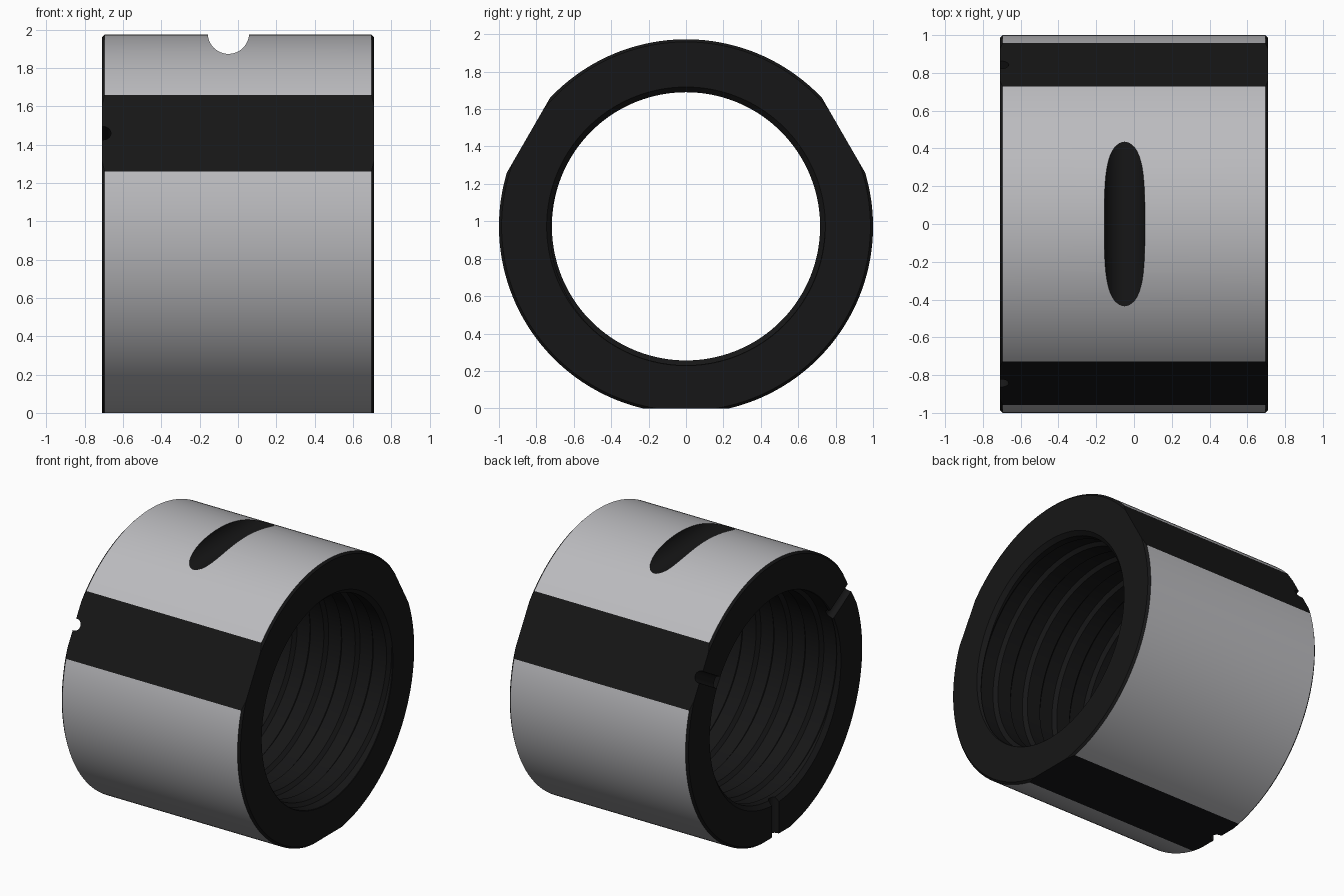
import bpy, bmesh, math
from mathutils import Vector, Matrix

if "Cube" in bpy.data.objects:
    bpy.data.objects.remove(bpy.data.objects["Cube"])

R, BORE, HALF = 1.0, 0.717, 0.71
FLAT = 0.973                      # axis to flat, also height of the axis
SEG = 192
FLAT_ANGLES = [math.radians(a) for a in (30, 150, 270)]


def radial(a):
    return Vector((0, math.cos(a), math.sin(a)))


def finish(bm, name):
    bmesh.ops.recalc_face_normals(bm, faces=bm.faces)
    me = bpy.data.meshes.new(name)
    bm.to_mesh(me)
    bm.free()
    ob = bpy.data.objects.new(name, me)
    bpy.context.collection.objects.link(ob)
    return ob


def rod(name, radius, start, end):
    """Round cutter between two points."""
    bm = bmesh.new()
    d = end - start
    m = Matrix.Translation((start + end) / 2) @ d.to_track_quat('Z', 'Y').to_matrix().to_4x4()
    bmesh.ops.create_cone(bm, cap_ends=True, segments=48, radius1=radius,
                          radius2=radius, depth=d.length, matrix=m)
    return finish(bm, name)


def helix(name, profile, pitch, x0, x1, steps=96):
    """Sweep a closed (x, r) profile along a helix around the x axis."""
    bm = bmesh.new()
    n = int((x1 - x0) / pitch * steps)
    rings = []
    for i in range(n + 1):
        a = math.tau * i / steps
        rings.append([bm.verts.new(radial(a) * r + Vector((x0 + pitch * i / steps + x, 0, 0)))
                      for x, r in profile])
    k = len(profile)
    for p, q in zip(rings, rings[1:]):
        for j in range(k):
            bm.faces.new((p[j], p[(j + 1) % k], q[(j + 1) % k], q[j]))
    bm.faces.new(rings[0])
    bm.faces.new(rings[-1])
    return finish(bm, name)


# Sleeve body: lathed ring with small chamfers inside and out
bm = bmesh.new()
c, b = 0.014, 0.028
profile = [(-HALF, R - c), (-HALF + c, R), (HALF - c, R), (HALF, R - c),
           (HALF, BORE + b), (HALF - b, BORE), (-HALF + b, BORE), (-HALF, BORE + b)]
rings = [[bm.verts.new(radial(math.tau * i / SEG) * r + Vector((x, 0, 0)))
          for x, r in profile] for i in range(SEG)]
for i in range(SEG):
    p, q = rings[i], rings[(i + 1) % SEG]
    for j in range(8):
        bm.faces.new((p[j], p[(j + 1) % 8], q[(j + 1) % 8], q[j]))

# Three wrench flats
for a in FLAT_ANGLES:
    geom = bm.verts[:] + bm.edges[:] + bm.faces[:]
    cut = bmesh.ops.bisect_plane(bm, geom=geom, plane_co=radial(a) * FLAT,
                                 plane_no=radial(a), clear_outer=True)
    edges = [e for e in cut['geom_cut'] if isinstance(e, bmesh.types.BMEdge)]
    bmesh.ops.edgeloop_fill(bm, edges=edges)
sleeve = finish(bm, "threaded_sleeve")

# Cutters: top cross slot, radial end notches, internal thread
cutters = [rod("slot_cutter", 0.108, Vector((-0.05, -0.8, 1.008)), Vector((-0.05, 0.8, 1.008)))]
for a in FLAT_ANGLES:
    off = Vector((-0.703, 0, 0))
    cutters.append(rod("notch_cutter", 0.04, radial(a) * 0.6 + off, radial(a) * 1.1 + off))
groove = [(-0.075, 0.69), (-0.075, BORE - 0.004), (-0.05, BORE + 0.025),
          (0.05, BORE + 0.025), (0.075, BORE - 0.004), (0.075, 0.69)]
cutters.append(helix("thread_cutter", groove, 0.25, -1.0, 1.0))

bpy.context.view_layer.objects.active = sleeve
sleeve.select_set(True)
for cutter in cutters:
    mod = sleeve.modifiers.new("cut", 'BOOLEAN')
    mod.operation = 'DIFFERENCE'
    mod.solver = 'EXACT'
    mod.object = cutter
    bpy.ops.object.modifier_apply(modifier=mod.name)
    bpy.data.objects.remove(cutter)

# Dark machined surfaces; the outer round skin stays grey
sleeve.data.materials.clear()
for name, v in (("grey_skin", 0.5), ("dark_machined", 0.008)):
    mat = bpy.data.materials.new(name)
    mat.diffuse_color = (v, v, v * 1.04, 1)
    mat.use_nodes = True
    mat.node_tree.nodes["Principled BSDF"].inputs["Base Color"].default_value = mat.diffuse_color
    sleeve.data.materials.append(mat)
for f in sleeve.data.polygons:
    skin = abs(f.normal.x) < 0.1 and f.normal.dot(f.center) > 0.99
    f.material_index = 0 if skin else 1

sleeve.data.transform(Matrix.Translation((0, 0, FLAT)))
bpy.ops.object.shade_smooth_by_angle(angle=math.radians(14))
